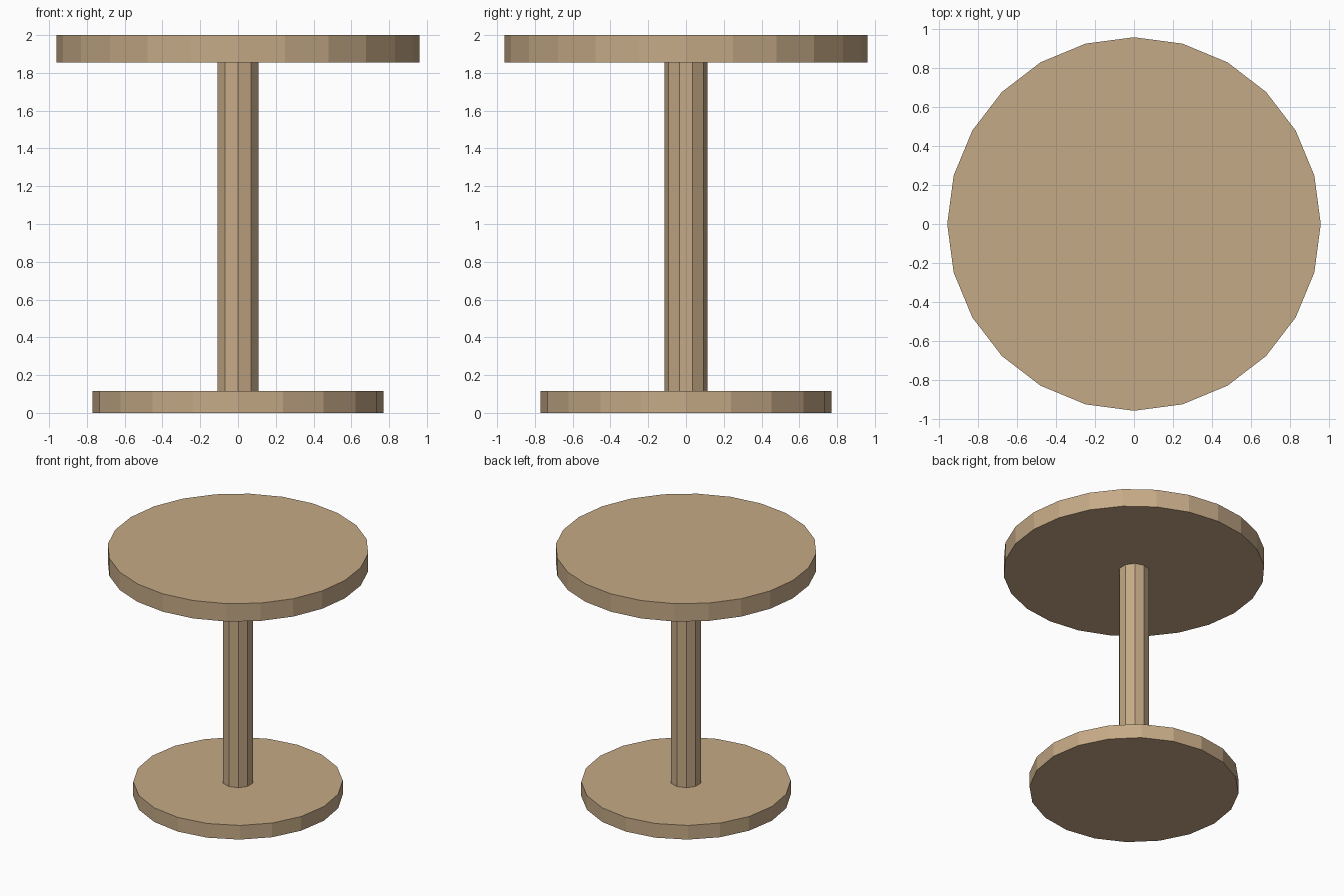
import bpy

if "Cube" in bpy.data.objects:
    bpy.data.objects.remove(bpy.data.objects["Cube"])

wood = bpy.data.materials.new("tan_wood")
wood.diffuse_color = (0.56, 0.40, 0.24, 1)
wood.use_nodes = True
wood.node_tree.nodes["Principled BSDF"].inputs["Base Color"].default_value = wood.diffuse_color


def disc(name, sides, radius, z0, z1):
    bpy.ops.mesh.primitive_cylinder_add(
        vertices=sides, radius=radius, depth=z1 - z0, location=(0, 0, (z0 + z1) / 2))
    ob = bpy.context.object
    ob.name = name
    ob.data.materials.append(wood)
    return ob


# Round foot, slim ten-sided post, round top
disc("base", 20, 0.77, 0.0, 0.115)
disc("post", 10, 0.115, 0.115, 1.855)
disc("table_top", 24, 0.96, 1.855, 2.0)
